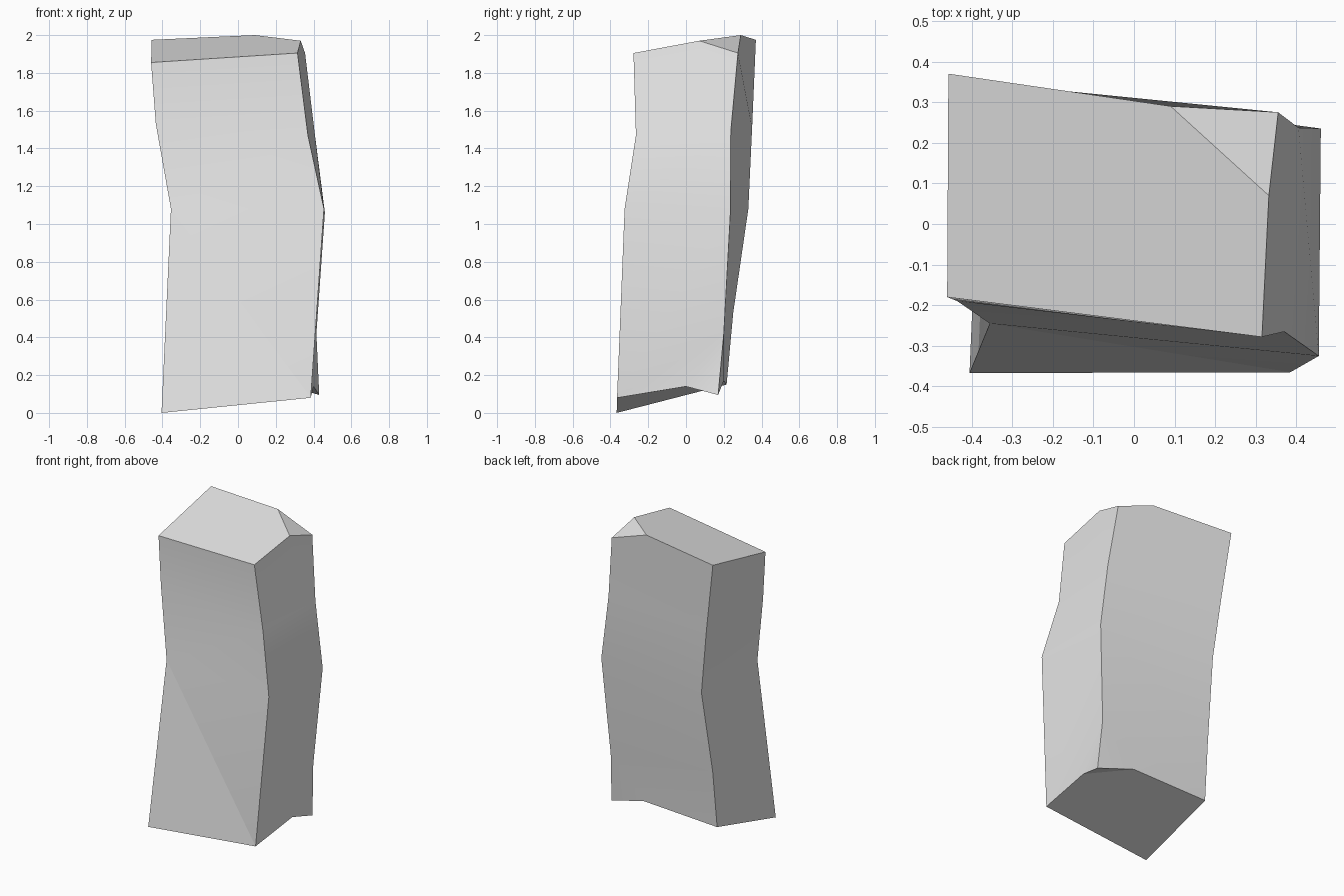
import bpy
import bmesh
from math import radians

default_cube = bpy.data.objects.get("Cube")
if default_cube:
    bpy.data.objects.remove(default_cube, do_unlink=True)

# Single stone material
stone = bpy.data.materials.new("pale_grey_stone")
stone.use_nodes = True
grey = (0.8, 0.8, 0.8, 1)
stone.diffuse_color = grey
stone.node_tree.nodes["Principled BSDF"].inputs["Base Color"].default_value = grey

# Corners of the pillar, level by level
corners = dict(
    base_front_left=(-.405, -.367, 0),
    base_front_right=(.385, -.365, .08),
    base_side_chip=(.4, 0, .14),
    base_back_right=(.43, .17, .095),
    base_back_middle=(.17, .2, .17),
    base_back_left=(-.38, .215, .15),
    low_back_right=(.415, .2, .42),
    low_back_left=(-.372, .25, .53),
    waist_front_left=(-.355, -.245, 1.08),
    waist_front_right=(.455, -.325, 1.08),
    waist_back_right=(.46, .235, 1.06),
    waist_back_left=(-.345, .33, 1.08),
    chest_front_left=(-.435, -.19, 1.53),
    chest_front_right=(.37, -.265, 1.47),
    chest_back_right=(.405, .237, 1.49),
    chest_back_left=(-.395, .35, 1.51),
    top_front_left=(-.46, -.18, 1.855),
    top_front_right=(.315, -.278, 1.905),
    top_back_right=(.355, .275, 1.905),
    top_back_left=(-.457, .37, 1.975),
    cut_side=(.332, .07, 1.97),
    cut_back=(.09, .29, 2),
)

bm = bmesh.new()
verts = {name: bm.verts.new(point) for name, point in corners.items()}


def face(*names):
    return bm.faces.new([verts[name] for name in names])


# Upper shaft walls, from waist to chest to top
sides = ["front_left", "front_right", "back_right", "back_left"]
extra = {"front_right": ["cut_side"], "back_right": ["cut_back"]}
for i, a in enumerate(sides):
    b = sides[(i + 1) % len(sides)]
    face("waist_" + a, "waist_" + b, "chest_" + b, "chest_" + a)
    if a in extra:
        # The wall runs up to the bevelled corner
        if a == "front_right":
            face("chest_" + a, "chest_" + b, "top_" + b, "cut_side", "top_" + a)
        else:
            face("chest_" + a, "chest_" + b, "top_" + b, "cut_back", "top_" + a)
    else:
        face("chest_" + a, "chest_" + b, "top_" + b, "top_" + a)

# Sloping cap and its cut corner
face("top_front_left", "top_front_right", "cut_side", "cut_back", "top_back_left")
face("cut_side", "top_back_right", "cut_back")

# Creased lower front
face("waist_front_left", "base_front_left", "base_front_right")
face("waist_front_left", "base_front_right", "waist_front_right")

# Lower right wall with the chipped foot
face("waist_front_right", "base_front_right", "base_side_chip",
     "low_back_right", "waist_back_right")
face("base_side_chip", "base_back_right", "low_back_right")

# Lower back wall
face("waist_back_right", "low_back_right", "low_back_left", "waist_back_left")
face("low_back_right", "base_back_right", "base_back_middle")
face("low_back_right", "base_back_middle", "base_back_left", "low_back_left")

# Lower left wall
face("waist_front_left", "waist_back_left", "low_back_left")
face("waist_front_left", "low_back_left", "base_back_left", "base_front_left")

# Slanted underside
face("base_front_left", "base_back_left", "base_back_middle",
     "base_side_chip", "base_front_right")
face("base_side_chip", "base_back_middle", "base_back_right")

bmesh.ops.recalc_face_normals(bm, faces=bm.faces[:])
mesh = bpy.data.meshes.new("stone_pillar")
bm.to_mesh(mesh)
bm.free()
mesh.materials.append(stone)

pillar = bpy.data.objects.new("stone_pillar", mesh)
bpy.context.collection.objects.link(pillar)
bpy.context.view_layer.objects.active = pillar
pillar.select_set(True)
bpy.ops.object.shade_smooth_by_angle(angle=radians(30))

# Keep the diagonal front crease crisp
names = list(corners)
crease = {names.index("waist_front_left"), names.index("base_front_right")}
for edge in mesh.edges:
    if set(edge.vertices) == crease:
        edge.use_edge_sharp = True
